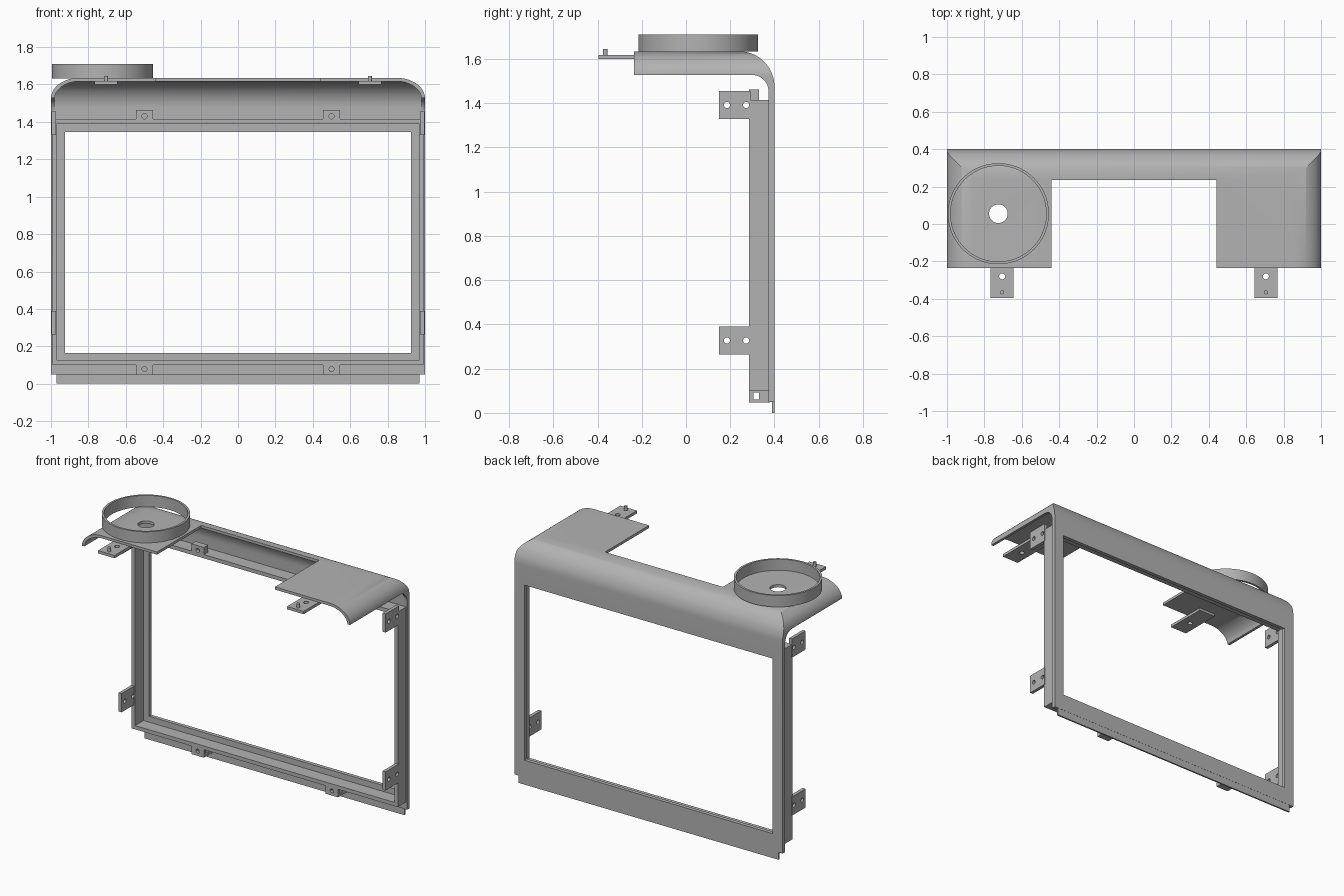
import bpy, bmesh, math

cube = bpy.data.objects.get("Cube")
if cube:
    bpy.data.objects.remove(cube, do_unlink=True)

grey = bpy.data.materials.new("plain_grey")
grey.use_nodes = True
grey.diffuse_color = (0.45, 0.45, 0.45, 1)
grey.node_tree.nodes["Principled BSDF"].inputs["Base Color"].default_value = grey.diffuse_color


def prism(name, axis, points, low, high):
    """Extrude a flat outline along an axis."""
    place = {"x": lambda a, b, t: (t, a, b),
             "y": lambda a, b, t: (a, t, b),
             "z": lambda a, b, t: (a, b, t)}[axis]
    bm = bmesh.new()
    bottom = [bm.verts.new(place(a, b, low)) for a, b in points]
    top = [bm.verts.new(place(a, b, high)) for a, b in points]
    bm.faces.new(bottom)
    bm.faces.new(top)
    for i in range(len(points)):
        j = (i + 1) % len(points)
        bm.faces.new((bottom[i], bottom[j], top[j], top[i]))
    bmesh.ops.recalc_face_normals(bm, faces=bm.faces)
    mesh = bpy.data.meshes.new(name)
    bm.to_mesh(mesh)
    bm.free()
    obj = bpy.data.objects.new(name, mesh)
    bpy.context.collection.objects.link(obj)
    mesh.materials.append(grey)
    return obj


def box(name, x, y, z):
    corners = [(x[0], y[0]), (x[1], y[0]), (x[1], y[1]), (x[0], y[1])]
    return prism(name, "z", corners, z[0], z[1])


def rod(name, axis, centre, radius, low, high, sides=24):
    turn = [2 * math.pi * i / sides for i in range(sides)]
    points = [(centre[0] + radius * math.cos(t), centre[1] + radius * math.sin(t)) for t in turn]
    return prism(name, axis, points, low, high)


def arc(right, top, rx, rz, steps=16):
    """Rounded upper corner, from the side up to the top."""
    angles = [math.pi / 2 * i / steps for i in range(steps + 1)]
    return [(right - rx + rx * math.cos(t), top - rz + rz * math.sin(t)) for t in angles]


def boolean(obj, tool, operation="DIFFERENCE"):
    mod = obj.modifiers.new("cut", "BOOLEAN")
    mod.object, mod.operation, mod.solver = tool, operation, "EXACT"
    bpy.context.view_layer.objects.active = obj
    bpy.ops.object.modifier_apply(modifier=mod.name)
    bpy.data.objects.remove(tool, do_unlink=True)
    return obj


def smooth(obj):
    bpy.ops.object.select_all(action="DESELECT")
    obj.select_set(True)
    bpy.context.view_layer.objects.active = obj
    bpy.ops.object.shade_smooth_by_angle(angle=math.radians(30))


def bent_solid(name, back, top, radius, front, base):
    return prism(name, "x", [(front, base), (back, base)] + arc(back, top, radius, radius)
                 + [(front, top)], -1.1, 1.1)


def arched_solid(name, side, top, rx, rz, base):
    half = arc(side, top, rx, rz)
    mirrored = [(-x, z) for x, z in reversed(half)]
    return prism(name, "y", [(-side, base), (side, base)] + half + mirrored, -0.9, 0.9)


# Back panel and curved top cover, one bent shell
BACK, INNER, TOP, UNDER = 0.4, 0.375, 1.635, 1.617
shell = bent_solid("panel_and_cover", BACK, TOP, 0.16, -0.235, 0.05)
boolean(shell, arched_solid("outer", 1, TOP, 0.15, 0.11, -0.5), "INTERSECT")
hollow = bent_solid("hollow", INNER, UNDER, 0.14, -0.6, -1)
boolean(hollow, arched_solid("inner", 0.982, UNDER, 0.135, 0.098, -1.2), "INTERSECT")
boolean(shell, hollow)
boolean(shell, bent_solid("side_cut", INNER - 0.002, 1.528, 0.075, -0.7, -1.1))
boolean(shell, box("window_cut", (-0.925, 0.925), (0.3, 0.6), (0.165, 1.345)))
boolean(shell, box("notch_cut", (-0.44, 0.44), (-0.8, 0.235), (1.45, 1.8)))
boolean(shell, rod("hole_cut", "z", (-0.725, 0.055), 0.05, 1.4, 1.8, 40))
smooth(shell)

# Thin lip under the panel
box("bottom_lip", (-0.97, 0.97), (0.388, 0.399), (0, 0.06))

# Raised rectangular frame in front of the panel
frame = box("window_frame", (-0.992, 0.992), (0.285, 0.38), (0.1, 1.415))
boolean(frame, box("frame_cut", (-0.967, 0.967), (0.1, 0.6), (0.125, 1.39)))

# Round collar on the cover
collar = rod("round_collar", "z", (-0.725, 0.055), 0.27, TOP - 0.002, 1.71, 72)
boolean(collar, rod("collar_cut", "z", (-0.725, 0.055), 0.256, 1.5, 1.9, 72))
smooth(collar)

for side, label in ((1, "left"), (-1, "right")):
    # Front mounting tab with a hole and a locating pin
    x = side * 0.705
    tab = box(label + "_front_tab", (x - 0.062, x + 0.062), (-0.396, -0.11), (1.6, 1.619))
    boolean(tab, rod("tab_hole", "z", (x, -0.28), 0.016, 1.5, 1.7))
    smooth(rod(label + "_locating_pin", "z", (x, -0.365), 0.011, 1.61, 1.645))

    # Side mounting plates with two holes each
    for level, z in (("upper", 1.392), ("lower", 0.327)):
        edges = sorted((side * 0.974, side * 0.996))
        plate = box(f"{label}_{level}_side_plate", edges, (0.15, 0.292), (z - 0.063, z + 0.063))
        for y in (0.185, 0.272):
            boolean(plate, rod("plate_hole", "x", (y, z), 0.014, -1.2, 1.2))

    # Small screw lugs above and below the frame
    x = side * 0.5
    upper = box(label + "_upper_lug", (x - 0.046, x + 0.046), (0.285, 0.33), (1.405, 1.463))
    boolean(upper, rod("lug_hole", "y", (x, 1.43), 0.014, 0.2, 0.31))
    lower = box(label + "_lower_lug", (x - 0.046, x + 0.046), (0.285, 0.38), (0.046, 0.11))
    boolean(lower, box("lug_slot", (x - 0.1, x + 0.1), (0.305, 0.33), (0.06, 0.092)))
    boolean(lower, rod("lug_hole", "y", (x, 0.078), 0.013, 0.2, 0.32))
